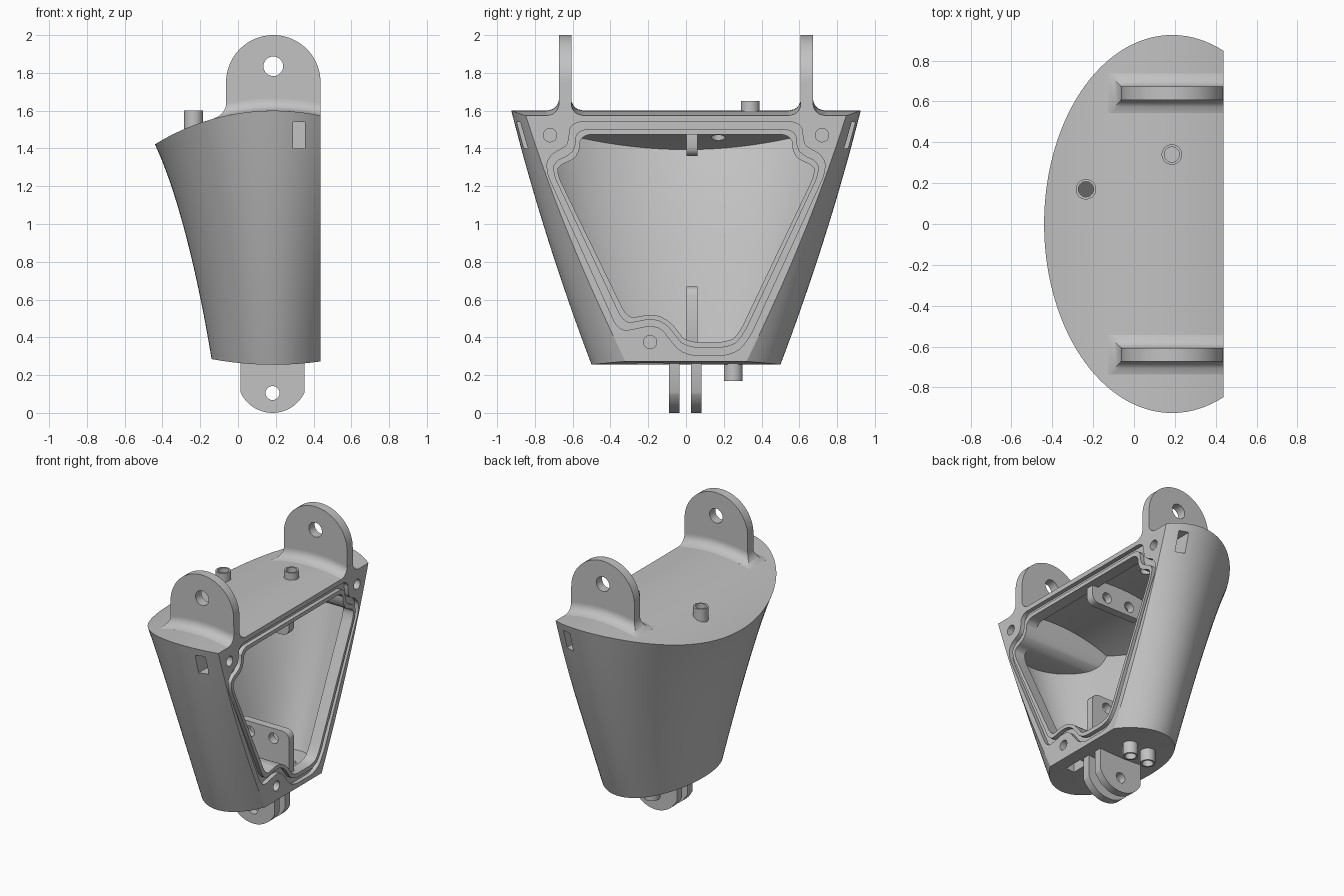
import bpy, bmesh
from math import sin, cos, pi, sqrt, acos
from mathutils import Vector

cube = bpy.data.objects.get("Cube")
if cube:
    bpy.data.objects.remove(cube)

grey = bpy.data.materials.new("plain grey")
grey.use_nodes = True
COLOUR = (0.54, 0.54, 0.54, 1)
grey.diffuse_color = COLOUR
grey.node_tree.nodes["Principled BSDF"].inputs["Base Color"].default_value = COLOUR

CX, FRONT, RIM = 0.187, 0.438, 0.355   # section centre, open face, back of the rim


def finish(name, bm):
    bmesh.ops.recalc_face_normals(bm, faces=bm.faces)
    me = bpy.data.meshes.new(name)
    bm.to_mesh(me)
    bm.free()
    me.materials.append(grey)
    ob = bpy.data.objects.new(name, me)
    bpy.context.collection.objects.link(ob)
    return ob


def prism(name, pts, axis, lo, hi):
    """Extrude a 2D outline along an axis."""
    place = {"x": lambda a, b, d: (d, a, b),
             "y": lambda a, b, d: (a, d, b),
             "z": lambda a, b, d: (a, b, d)}[axis]
    bm = bmesh.new()
    ends = [[bm.verts.new(place(a, b, d)) for a, b in pts] for d in (lo, hi)]
    n = len(pts)
    for ring in ends:
        bm.faces.new(ring)
    for i in range(n):
        j = (i + 1) % n
        bm.faces.new((ends[0][i], ends[0][j], ends[1][j], ends[1][i]))
    return finish(name, bm)


def arc(cx, cy, r, a0=0, a1=2 * pi, n=32, closed=True):
    steps = n if closed else n - 1
    return [(cx + r * cos(a0 + (a1 - a0) * i / steps),
             cy + r * sin(a0 + (a1 - a0) * i / steps)) for i in range(n)]


def volume(me):
    bm = bmesh.new()
    bm.from_mesh(me)
    v = bm.calc_volume()
    bm.free()
    return v


def boolean(target, cutter, op="DIFFERENCE"):
    """Cut with the first solver that leaves a sound, smaller solid."""
    before = volume(target.data)
    mod = target.modifiers.new("cut", "BOOLEAN")
    mod.operation, mod.object = op, cutter
    for solver in ("MANIFOLD", "EXACT"):
        mod.solver = solver
        graph = bpy.context.evaluated_depsgraph_get()
        result = bpy.data.meshes.new_from_object(target.evaluated_get(graph))
        if 0.05 * before < volume(result) < 0.99999 * before:
            target.data = result
            break
    target.modifiers.clear()
    bpy.data.objects.remove(cutter)


def drill(target, a, b, r, axis, lo, hi):
    boolean(target, prism("drill", arc(a, b, r), axis, lo, hi))


def top_z(x):
    return 1.6 - 1.19 + sqrt(1.19 ** 2 - (x - CX) ** 2)


def bottom_z(x):
    return 0.255 + 1.8 - sqrt(1.8 ** 2 - (x - CX) ** 2)


def shell(name, inset, front):
    """Tapered D-shaped solid with arched top and bottom."""
    bm = bmesh.new()
    n, levels, rings = 79, 16, []
    for k in range(levels + 1):
        t = k / levels
        ax = 0.327 + 0.3 * (0.72 * t + 0.28 * t * t) - inset
        ay = 0.5 + 0.425 * (1.2 * t - 0.2 * t * t) - inset
        a0 = acos((front - CX) / ax)
        ring = []
        for i in range(n + 1):
            a = a0 + (2 * pi - 2 * a0) * i / n
            x, y = CX + ax * cos(a), ay * sin(a)
            lo, hi = bottom_z(x) + inset, top_z(x) - inset
            ring.append(bm.verts.new((x, y, lo + (hi - lo) * t)))
        rings.append(ring)
    for a, b in zip(rings, rings[1:]):
        for i in range(n + 1):
            j = (i + 1) % (n + 1)
            bm.faces.new((a[i], a[j], b[j], b[i]))
    for ring in (rings[0], rings[-1]):
        for i in range(n // 2):
            bm.faces.new((ring[i], ring[i + 1], ring[n - i - 1], ring[n - i]))
    return finish(name, bm)


def soften(pts, d):
    out = []
    for i, p in enumerate(pts):
        for q in (pts[i - 1], pts[(i + 1) % len(pts)]):
            out.append(p + (q - p).normalized() * min(d, (q - p).length * 0.3))
    return out


def corners(side, floor):
    return [Vector(p) for p in side + floor + [(-y, z) for y, z in reversed(side)]]


# Opening and outer seal edge, both stepping around the three screw bosses
boss_side = [(0.56, 1.39), (0.60, 1.335), (0.67, 1.315)]
boss_floor = [(0.0, 0.375), (-0.04, 0.43), (-0.09, 0.49), (-0.17, 0.525), (-0.25, 0.51)]
inner = corners([(0.56, 1.475)] + boss_side + [(0.685, 1.27)],
                [(0.28, 0.42), (0.23, 0.375)] + boss_floor + [(-0.31, 0.50)])
outer = corners([(0.617, 1.54), (0.617, 1.44), (0.645, 1.40), (0.72, 1.37), (0.745, 1.29)],
                [(0.33, 0.385), (0.25, 0.305), (-0.01, 0.305), (-0.085, 0.385), (-0.12, 0.44),
                 (-0.18, 0.465), (-0.27, 0.445), (-0.355, 0.43)])
# Inside limit: full width, leaving only the bosses standing
bosses = corners([(0.56, 1.7)] + boss_side + [(0.95, 1.30)],
                 [(0.95, 0.2), (0.0, 0.2)] + boss_floor + [(-0.32, 0.45), (-0.34, 0.2), (-0.95, 0.2)])


def rounded(pts):
    return soften(soften(pts, 0.04), 0.014)


def outline(f):
    return rounded([p.lerp(q, f) for p, q in zip(inner, outer)])


# Main housing: hollow, open at the flat face, with a seal groove
housing = shell("housing", 0, FRONT)
cavity = shell("cavity", 0.065, RIM)
boolean(cavity, prism("limit", rounded(bosses), "x", -1, 0.55), "INTERSECT")
boolean(housing, cavity)
boolean(housing, prism("mouth", outline(0), "x", RIM - 0.01, 0.5))
groove = prism("groove", outline(1), "x", FRONT - 0.03, 0.5)
boolean(groove, prism("groove_core", outline(0.42), "x", 0.3, 0.6))
boolean(housing, groove)

for y, z in ((-0.72, 1.47), (0.72, 1.47), (-0.19, 0.375)):
    drill(housing, y, z, 0.035, "x", 0.28, 0.5)

# Nut slots reaching each screw hole from the sides and from below
slot = [(0.29, 1.40), (0.355, 1.40), (0.355, 1.54), (0.29, 1.54)]
for s in (-1, 1):
    boolean(housing, prism("slot", slot, "y", *sorted((s * 0.66, s * 1.0))))
slot = [(0.29, -0.26), (0.355, -0.26), (0.355, -0.12), (0.29, -0.12)]
boolean(housing, prism("slot", slot, "z", 0.1, 0.43))

parts = [housing]

# Hose stubs with through bores: x, y, lower z, upper z
stubs = {"top_stub_rear": (-0.235, 0.17, top_z(-0.235) - 0.04, 1.6),
         "top_stub_front": (0.185, 0.34, 1.56, 1.65),
         "bottom_stub_front": (0.24, 0.25, 0.17, 0.29),
         "bottom_stub_rear": (0.095, 0.25, 0.17, 0.29)}
for name, (x, y, lo, hi) in stubs.items():
    stub = prism(name, arc(x, y, 0.05), "z", lo, hi)
    for ob in (stub, housing):
        drill(ob, x, y, 0.037, "z", lo - 0.15, hi + 0.15)
    parts.append(stub)


def fillet(name, y0, r=0.065, half=0.0325):
    """Flared foot that follows the arched top."""
    bm = bmesh.new()
    n, rings = 20, []
    for k in range(-1, 9):
        h = r * k / 8 if k >= 0 else -0.03
        o = r - sqrt(r * r - (r - max(h, 0)) ** 2)
        x0 = -0.063 - o
        xs = [x0 + (FRONT - x0) * i / n for i in range(n + 1)]
        loop = [(x, -1) for x in xs] + [(x, 1) for x in reversed(xs)]
        rings.append([bm.verts.new((x, y0 + s * (half + o), top_z(x) + h)) for x, s in loop])
    m = len(rings[0])
    for a, b in zip(rings, rings[1:]):
        for i in range(m):
            j = (i + 1) % m
            bm.faces.new((a[i], a[j], b[j], b[i]))
    for ring in (rings[0], rings[-1]):
        for i in range(n):
            bm.faces.new((ring[i], ring[i + 1], ring[m - 2 - i], ring[m - 1 - i]))
    return finish(name, bm)


# Upper hanging lugs
profile = [(-0.063, 1.56), (FRONT, 1.56)] + arc(CX, 1.75, 0.25, 0, pi, 40, False)
for s, name in ((-1, "right"), (1, "left")):
    y = s * 0.64
    lug = prism("upper_lug_" + name, profile, "y", y - 0.0325, y + 0.0325)
    drill(lug, CX, 1.835, 0.052, "y", y - 0.1, y + 0.1)
    parts += [lug, fillet("upper_lug_foot_" + name, y)]

# Lower clevis lugs
profile = [(0.353, 0.29), (0.013, 0.29)] + arc(0.183, 0.186, 0.186, pi * 1.135, pi * 1.865, 30, False)
for name, y in (("right", -0.09), ("left", 0.027)):
    lug = prism("lower_lug_" + name, profile, "y", y, y + 0.056)
    drill(lug, 0.183, 0.105, 0.037, "y", y - 0.05, y + 0.1)
    parts.append(lug)

# Inner mounting tabs, each with two holes
for name, lo, hi, hole in (("upper_tab", 1.36, 1.56, 1.425), ("lower_tab", 0.27, 0.67, 0.60)):
    rect = [Vector(p) for p in ((-0.02, lo), (0.40, lo), (0.40, hi), (-0.02, hi))]
    tab = prism(name, soften(soften(rect, 0.03), 0.012), "y", 0.003, 0.06)
    for x in (0.092, 0.278):
        drill(tab, x, hole, 0.037, "y", -0.05, 0.1)
    parts.append(tab)

bpy.ops.object.select_all(action="DESELECT")
for ob in parts:
    ob.select_set(True)
bpy.context.view_layer.objects.active = housing
bpy.ops.object.shade_smooth_by_angle(angle=pi / 6)
